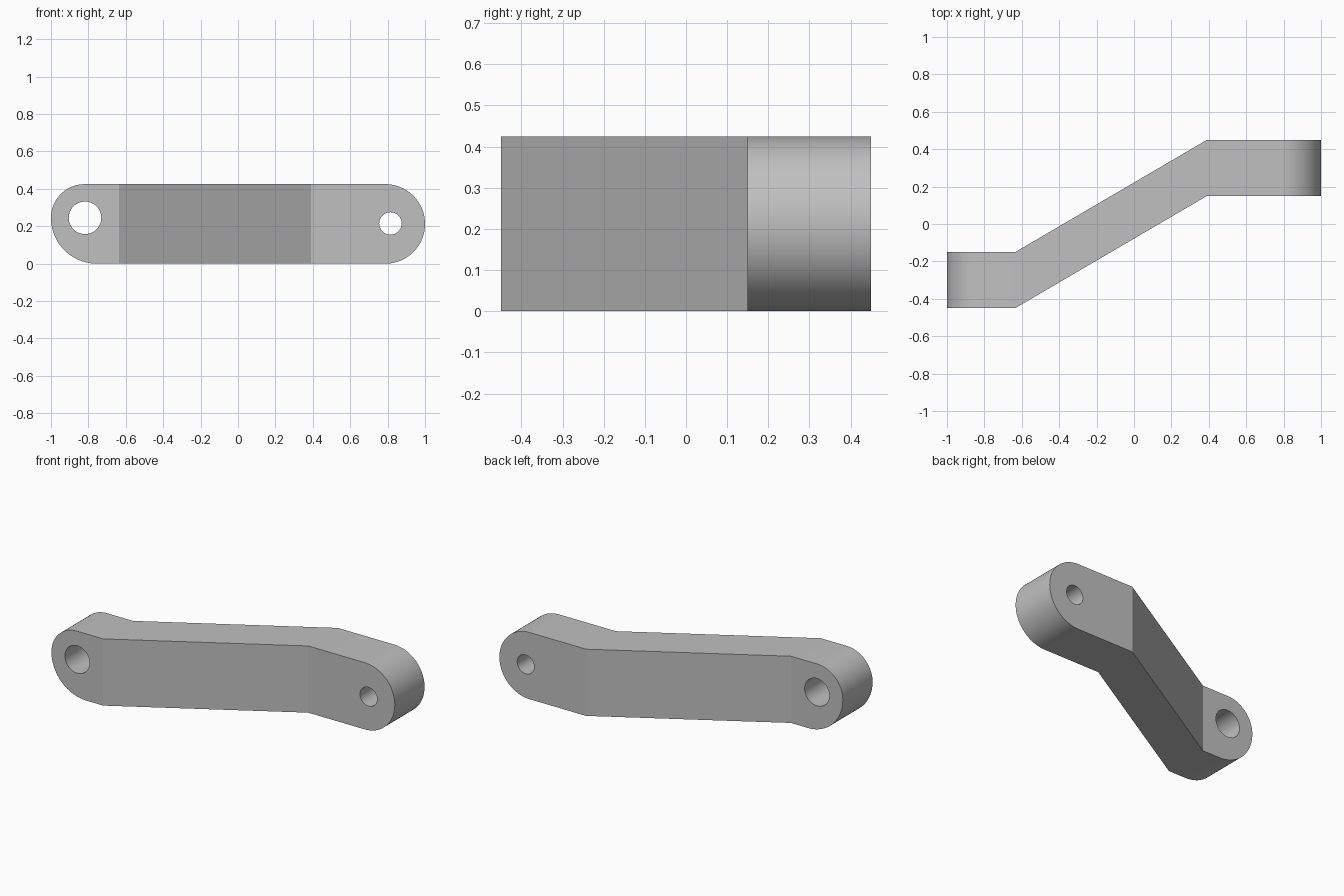
import bpy, bmesh
from math import sin, cos, radians
from mathutils import Vector

cube = bpy.data.objects.get("Cube")
if cube:
    bpy.data.objects.remove(cube, do_unlink=True)

HEIGHT, THICK = 0.425, 0.30
BEND_A, BEND_B, OFFSET = -0.635, 0.39, 0.30

grey = bpy.data.materials.new("plain grey")
grey.use_nodes = True
colour = (0.53, 0.53, 0.53, 1)
grey.diffuse_color = colour
grey.node_tree.nodes["Principled BSDF"].inputs["Base Color"].default_value = colour


def arc(cx, cz, r, start, end, steps):
    """Points of an arc in the x-z plane."""
    angles = [radians(start + (end - start) * i / steps) for i in range(steps + 1)]
    return [(cx + r * cos(a), cz + r * sin(a)) for a in angles]


def plate(name, outline, y, depth):
    """Solid made by extruding an x-z outline along y."""
    bm = bmesh.new()
    face = bm.faces.new([bm.verts.new((x, y - depth / 2, z)) for x, z in outline])
    new = bmesh.ops.extrude_face_region(bm, geom=[face])["geom"]
    bmesh.ops.translate(bm, vec=(0, depth, 0),
                        verts=[v for v in new if isinstance(v, bmesh.types.BMVert)])
    # Cross cuts where the arm bends
    for x in (BEND_A, BEND_B):
        bmesh.ops.bisect_plane(bm, geom=bm.verts[:] + bm.edges[:] + bm.faces[:],
                               plane_co=(x, 0, 0), plane_no=(1, 0, 0))
    bmesh.ops.recalc_face_normals(bm, faces=bm.faces)
    mesh = bpy.data.meshes.new(name)
    bm.to_mesh(mesh)
    bm.free()
    mesh.materials.append(grey)
    obj = bpy.data.objects.new(name, mesh)
    bpy.context.collection.objects.link(obj)
    return obj


# Arm outline: round right end, left end with a tighter upper corner
outline = arc(0.7875, HEIGHT / 2, HEIGHT / 2, -90, 90, 48)
outline += arc(-0.82, 0.245, 0.18, 90, 180, 24)
outline += arc(-0.755, 0.245, 0.245, 180, 270, 24)[1:]
arm = plate("offset_lever_arm", outline, 0, THICK)

# Slant the middle so the two ends sit on offset parallel planes
for v in arm.data.vertices:
    t = min(max((v.co.x - BEND_A) / (BEND_B - BEND_A), 0), 1)
    v.co.y += OFFSET * (2 * t - 1)

# Pivot holes: large on the right end of the model, small on the left
bpy.context.view_layer.objects.active = arm
arm.select_set(True)
for name, x, z, r, y in (("large_hole", -0.818, 0.245, 0.087, -OFFSET),
                         ("small_hole", 0.815, 0.215, 0.06, OFFSET)):
    cutter = plate(name, arc(x, z, r, 0, 360, 48)[:-1], y, THICK * 2)
    cutter.hide_render = True
    mod = arm.modifiers.new(name, "BOOLEAN")
    mod.operation, mod.solver, mod.object = "DIFFERENCE", "EXACT", cutter
    bpy.ops.object.modifier_apply(modifier=mod.name)
    bpy.data.objects.remove(cutter, do_unlink=True)

bpy.ops.object.shade_smooth_by_angle(angle=radians(25))
